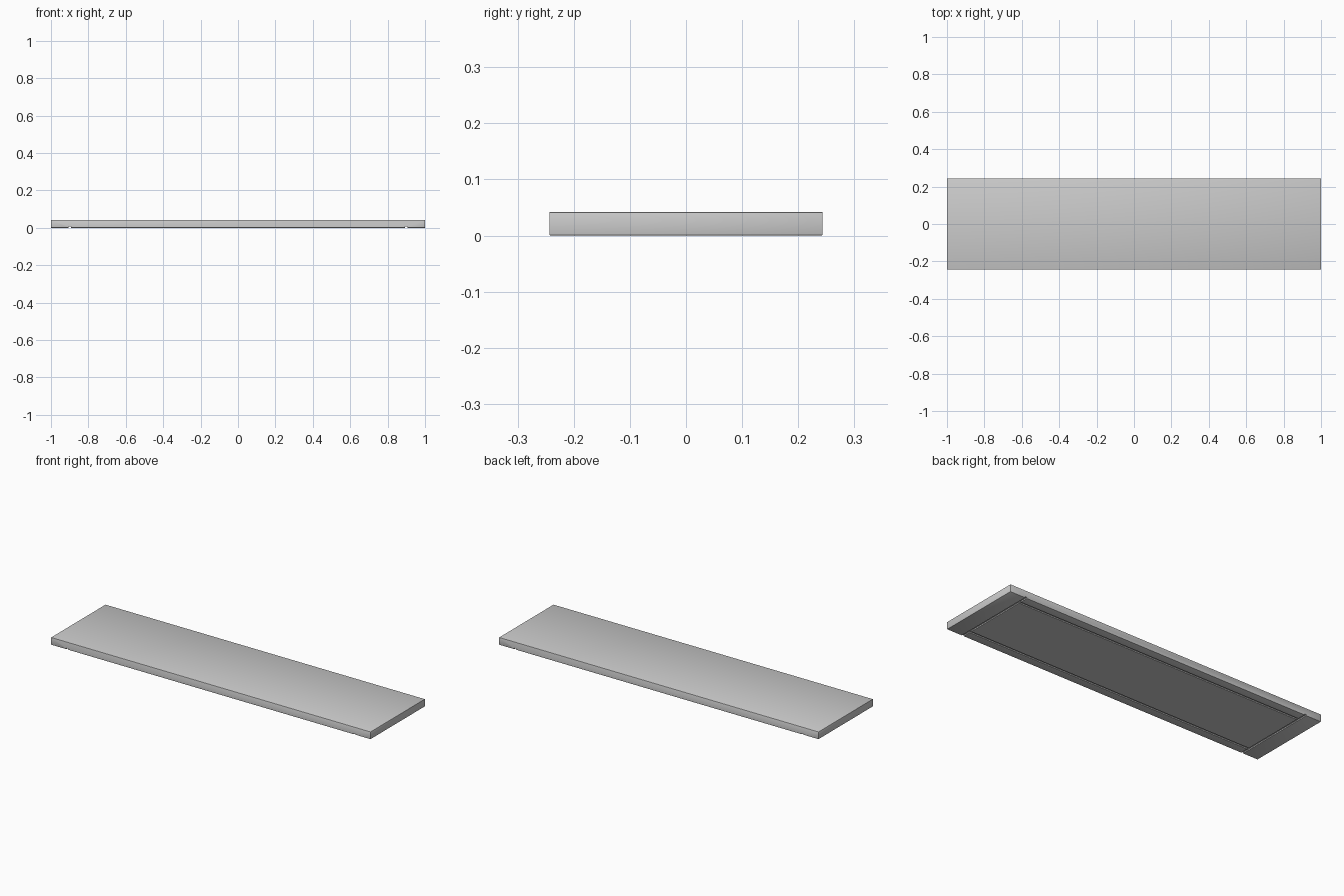
import bpy

if "Cube" in bpy.data.objects:
    bpy.data.objects.remove(bpy.data.objects["Cube"])

L, W, H = 2.0, 0.487, 0.042
GX, GY = 0.9, 0.19          # groove centre lines
GW, GD = 0.012, 0.006       # groove width and depth


def box(name, size, loc):
    bpy.ops.mesh.primitive_cube_add(size=1, location=loc)
    ob = bpy.context.object
    ob.name = name
    ob.scale = size
    bpy.ops.object.transform_apply(location=False, rotation=False, scale=True)
    return ob


# Slab with slightly eased edges
slab = box("shelf_slab", (L, W, H), (0, 0, H / 2))
bev = slab.modifiers.new("eased_edges", 'BEVEL')
bev.width = 0.002
bev.segments = 2

# Underside grooves: two full-depth cross grooves, two long grooves between them
cutters = []
for s in (-1, 1):
    cutters.append(box("cross_groove_cutter", (GW, W + 0.1, GD * 2), (s * GX, 0, 0)))
    cutters.append(box("long_groove_cutter", (GX * 2, GW, GD * 2), (0, s * GY, 0)))
for c in cutters:
    m = slab.modifiers.new("groove", 'BOOLEAN')
    m.operation = 'DIFFERENCE'
    m.solver = 'EXACT'
    m.object = c

# Apply the cuts and remove the helpers
bpy.ops.object.select_all(action='DESELECT')
slab.select_set(True)
bpy.context.view_layer.objects.active = slab
for m in list(slab.modifiers):
    bpy.ops.object.modifier_apply(modifier=m.name)
for c in cutters:
    bpy.data.objects.remove(c, do_unlink=True)
bpy.ops.object.shade_smooth_by_angle()
